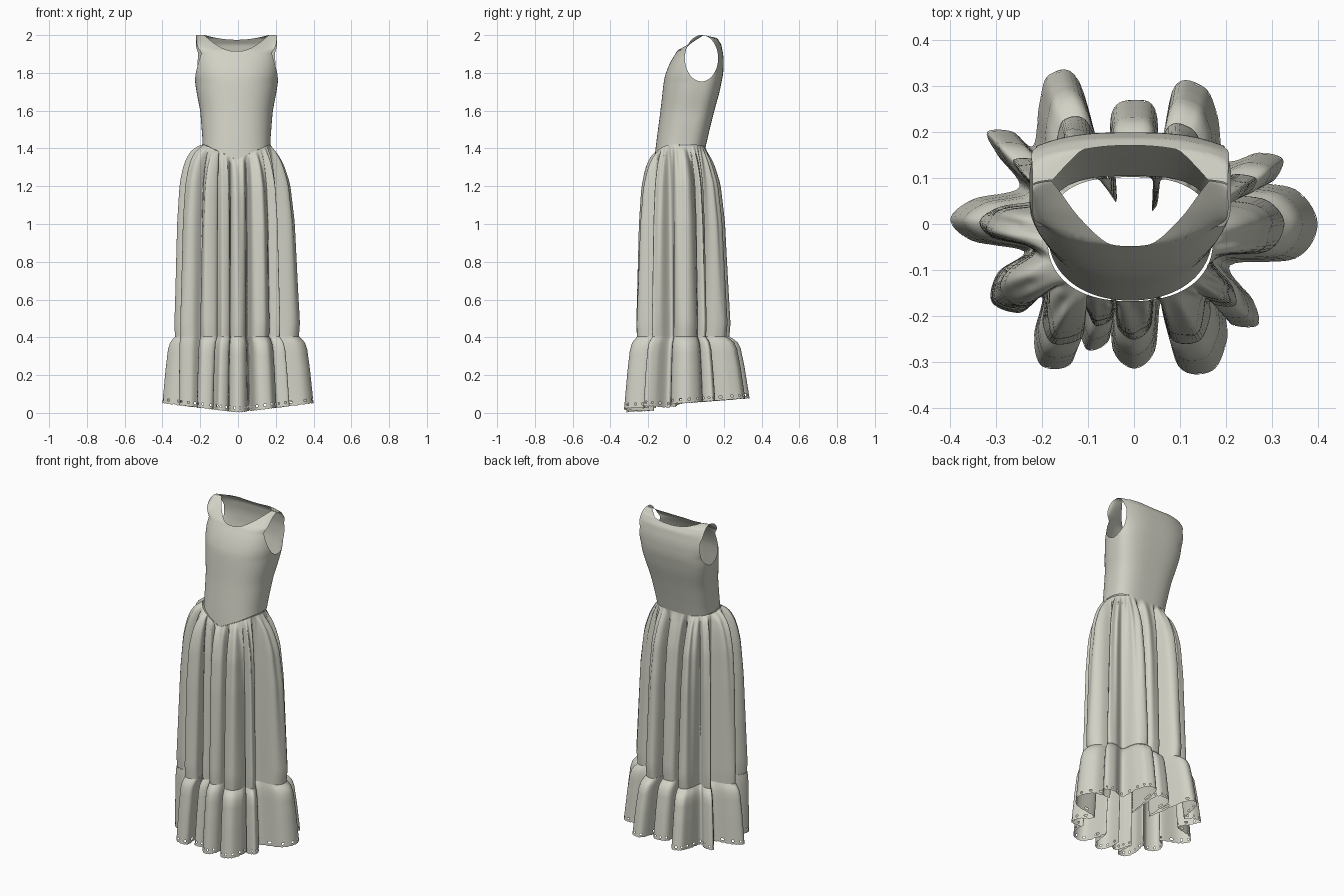
import bpy, bmesh, math

if "Cube" in bpy.data.objects:
    bpy.data.objects.remove(bpy.data.objects["Cube"])

fabric = bpy.data.materials.new("pale_linen")
fabric.diffuse_color = (0.64, 0.64, 0.56, 1)
fabric.use_nodes = True
fabric.node_tree.nodes["Principled BSDF"].inputs["Base Color"].default_value = fabric.diffuse_color


def lerp_table(tab, t):
    """Piecewise-linear lookup in a sorted list of (key, value)."""
    if t <= tab[0][0]:
        return tab[0][1]
    for (a, va), (b, vb) in zip(tab, tab[1:]):
        if t <= b:
            return va + (vb - va) * (t - a) / (b - a)
    return tab[-1][1]


def smooth_table(tab, t, h=.012):
    """Lookup softened over a small window."""
    return sum(lerp_table(tab, t + k * h) for k in (-2, -1, 0, 1, 2)) / 5


def sheet(bm, rows, closed):
    """Add a grid of quads through rows of points; returns face rows."""
    vs = [[bm.verts.new(p) for p in r] for r in rows]
    n = len(rows[0])
    out = []
    for a, b in zip(vs, vs[1:]):
        out.append([bm.faces.new((a[i], a[(i + 1) % n], b[(i + 1) % n], b[i]))
                    for i in range(n if closed else n - 1)])
    return out


def finish(bm, name):
    bmesh.ops.remove_doubles(bm, verts=bm.verts, dist=0.0004)
    bmesh.ops.recalc_face_normals(bm, faces=bm.faces)
    me = bpy.data.meshes.new(name)
    bm.to_mesh(me)
    bm.free()
    me.materials.append(fabric)
    ob = bpy.data.objects.new(name, me)
    bpy.context.collection.objects.link(ob)
    for p in me.polygons:
        p.use_smooth = True
    return ob


def rounded(a, power):
    """Unit superellipse point at parameter a."""
    c, s = math.cos(a), math.sin(a)
    return (math.copysign(abs(c) ** (2 / power), c), math.copysign(abs(s) ** (2 / power), s))


# ---- bodice: front and back panels with scooped neck and round armholes
X0 = -0.008
HALF = [(1.34, .178), (1.45, .18), (1.6, .192), (1.7, .212), (1.8, .226), (1.9, .224), (2, .212)]
FRONT = [(1.34, -.168), (1.45, -.155), (1.6, -.135), (1.7, -.124), (1.76, -.117), (1.8, -.107),
         (1.86, -.082), (1.92, -.045), (1.96, .02), (2, .1)]
BACK = [(1.34, .09), (1.4, .102), (1.5, .125), (1.6, .15), (1.7, .178), (1.8, .198),
        (1.88, .2), (1.95, .187), (1.985, .165), (2, .1)]
ARM_LOW, ARM_Y, ARM_R = 1.755, 0.082, 0.088


def waist_z(x, front):
    return 1.34 + 0.08 * min(1, abs(x) / 0.17) if front else 1.41


def seam_y(z):
    return lerp_table([(1.34, -.04), (ARM_LOW, ARM_Y)], z)


def arm_shift(z, sign):
    """How far the armhole edge lies from the side seam."""
    h = (2.0 - ARM_LOW) / 2
    q = max(0, 1 - ((z - ARM_LOW - h) / h) ** 2)
    return sign * ARM_R * math.sqrt(q) if z > ARM_LOW else 0


def panel(bm, front):
    sign, prof, power = (-1, FRONT, 2.3) if front else (1, BACK, 3.0)
    cols, low, up = 56, 16, 28
    rows = []
    for r in range(low + up + 1):
        row = []
        for c in range(cols + 1):
            u = 2 * c / cols - 1
            s = rounded(math.pi / 2 * u, power)[1]
            n = min(1, abs(s) * 0.215 / 0.17)
            top = 1.915 + .085 * n ** 2.9 if front else 1.975 + .025 * n ** 2
            bot = waist_z(s * .18, True) if front else 1.41 + .01 * abs(s) ** 4
            if r <= low:
                z = bot + (ARM_LOW - bot) * r / low
            else:
                z = ARM_LOW + (top - ARM_LOW) * (1 - math.cos(math.pi * (r - low) / up)) / 2
            e, shift = seam_y(z), arm_shift(z, sign)
            p = lerp_table(prof, z) if z > 1.9 else smooth_table(prof, z)
            # stop the panel where the body meets the armhole edge
            cap = .62 * min(1, max(0, (2.0 - z) / .09))
            edge = max(0, min(cap, shift / (p - e))) if abs(p - e) > .001 else 0
            a = math.acos(edge ** (power / 2)) * u
            d, s = rounded(a, power)
            y = e + (p - e) * max(0, d) + (shift - (p - e) * edge) * abs(u) ** 4
            row.append((X0 + s * smooth_table(HALF, z), y, z))
        rows.append(row)
    sheet(bm, rows, False)


bm = bmesh.new()
panel(bm, True)
panel(bm, False)
finish(bm, "bodice")

# ---- fold plan seen from above: lobe tip x, y, half width, then the valley after it
FOLDS = [(.40, 0, .075, .25, .09), (.325, .14, .035, .2, .14), (.15, .30, .055, .05, .04),
         (0, .27, .05, -.05, .07), (-.185, .325, .05, -.22, .17), (-.32, .2, .03, -.25, .08),
         (-.4, .01, .045, -.24, -.06), (-.31, -.17, .05, -.2, -.16), (-.2, -.31, .05, -.14, -.19),
         (-.1, -.275, .035, -.05, -.19), (0, -.315, .045, .06, -.17), (.17, -.32, .06, .2, -.2),
         (.27, -.22, .035, .21, -.09)]
ctrl = []          # (x, y, waist angle)
N = len(FOLDS)
angs = [math.atan2(f[1], f[0]) % math.tau for f in FOLDS] + [math.tau]
for i, (x, y, w, vx, vy) in enumerate(FOLDS):
    r = math.hypot(x, y)
    tx, ty = -y / r * w, x / r * w
    gap = angs[i + 1] - angs[i]
    back = angs[i] - angs[i - 1] if i else math.tau - angs[N - 1]
    ctrl += [(x * .88 - tx, y * .88 - ty, angs[i] - back * .25), (x, y, angs[i]),
             (x * .88 + tx, y * .88 + ty, angs[i] + gap * .25), (vx, vy, angs[i] + gap * .5)]

SUB = 7
M = len(ctrl)
outline = []       # smooth closed curve through the fold plan
for i in range(M):
    p0, p1, p2, p3 = (ctrl[(i + k) % M] for k in (-1, 0, 1, 2))
    a1, a2 = p1[2], p2[2] + (math.tau if p2[2] < p1[2] else 0)
    for k in range(SUB):
        t = k / SUB
        xy = [0.5 * (2 * p1[j] + (p2[j] - p0[j]) * t
                     + (2 * p0[j] - 5 * p1[j] + 4 * p2[j] - p3[j]) * t * t
                     + (3 * p1[j] - p0[j] - 3 * p2[j] + p3[j]) * t ** 3) for j in (0, 1)]
        outline.append((xy[0], xy[1], a1 + (a2 - a1) * t))


def skirt_low(x, y):
    """Fold plan narrowed to the lower edge of the main skirt, fuller at front left."""
    k = 1 + .2 * max(0, math.cos(math.atan2(y, x) - math.radians(211))) ** 12
    return x * .82 * k, y * (.80 if y < 0 else .70) * k


# ---- gathered skirt
SPREAD = [(0, 0), (.02, .15), (.05, .32), (.1, .5), (.2, .7), (.4, .84), (.8, .96), (.93, 1.0), (1, .97)]
SEAM = 0.405
rows = []
for r in range(45):
    v = (r / 44) ** 1.5
    s0 = smooth_table(SPREAD, v, .015) if .05 < v < .88 else lerp_table(SPREAD, v)
    row = []
    for x, y, a in outline:
        # folds open sooner on the left, later at the back and right
        late = 1 - .35 * max(0, -math.cos(a)) + .6 * max(0, math.sin(a)) ** 2 + .2 * max(0, math.cos(a))
        s = s0 ** late
        pleat = 1 + .03 * math.sin(a * 34) * min(1, v * 20) * (1 - v)
        wx, wy = rounded(a, 2.3 if math.sin(a) < 0 else 2.7)
        wx, wy = wx * .18, wy * .135
        zt = waist_z(wx, True) if wy < 0 else 1.415
        hx, hy = skirt_low(x, y)
        row.append((X0 * (1 - s) + (wx + (hx - wx) * s) * pleat,
                    -.033 * (1 - s) + (wy + (hy - wy) * s) * pleat,
                    zt + (SEAM - zt) * v))
    rows.append(row)
bm = bmesh.new()
sheet(bm, rows, True)
finish(bm, "gathered_skirt")

# ---- hem ruffle with an eyelet row near its lower edge
FLARE = [(0, -.08), (.04, .15), (.1, .38), (.2, .54), (.5, .74), (1, 1)]
HEM = [(-.32, .002), (-.1, .015), (0, .05), (.32, .075)]
steps = [i / 18 * .9 for i in range(19)] + [.925, .955, 1]
rows = []
for w in steps:
    f = lerp_table(FLARE, w)
    row = []
    for i, (x, y, a) in enumerate(outline):
        sx, sy = skirt_low(x, y)
        zh = max(lerp_table(HEM, y), .125 * abs(x) if y < 0 else 0)
        if w == 1:
            zh += .004 * (i % 2)
        row.append((sx + (x - sx) * f, sy + (y - sy) * f, SEAM + (zh - SEAM) * w))
    rows.append(row)
bm = bmesh.new()
faces = sheet(bm, rows, True)
holes = [f for i, f in enumerate(faces[-2]) if i % 4 == 0]
bmesh.ops.delete(bm, geom=holes, context='FACES')
finish(bm, "hem_ruffle")
